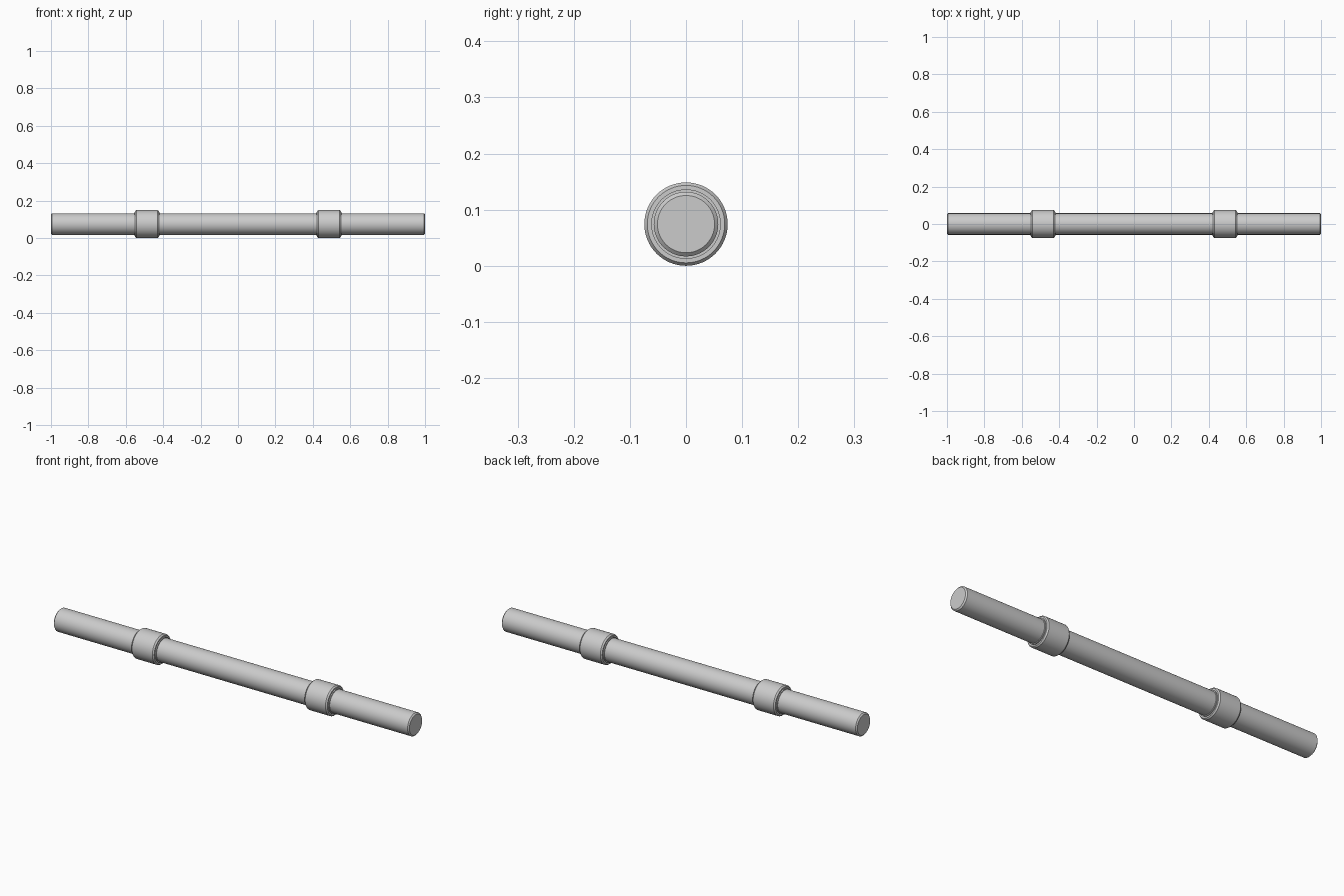
import bpy, bmesh, math

if "Cube" in bpy.data.objects:
    bpy.data.objects.remove(bpy.data.objects["Cube"])

Z = 0.0743  # axis height
SEG = 64


def lathe(name, profile, x0=0.0):
    """Revolve (x, radius) points around the X axis, capping both ends."""
    bm = bmesh.new()
    rings = []
    for x, r in profile:
        rings.append([bm.verts.new((x0 + x,
                                    r * math.cos(2 * math.pi * i / SEG),
                                    Z + r * math.sin(2 * math.pi * i / SEG)))
                      for i in range(SEG)])
    for a, b in zip(rings, rings[1:]):
        for i in range(SEG):
            j = (i + 1) % SEG
            bm.faces.new((a[i], a[j], b[j], b[i]))
    bm.faces.new(rings[0])
    bm.faces.new(rings[-1])
    bmesh.ops.recalc_face_normals(bm, faces=bm.faces)
    mesh = bpy.data.meshes.new(name)
    bm.to_mesh(mesh)
    bm.free()
    obj = bpy.data.objects.new(name, mesh)
    bpy.context.collection.objects.link(obj)
    bpy.ops.object.select_all(action='DESELECT')
    obj.select_set(True)
    bpy.context.view_layer.objects.active = obj
    bpy.ops.object.shade_smooth_by_angle(angle=math.radians(25))
    return obj


def mirrored(half):
    return [(-x, r) for x, r in half] + [(x, r) for x, r in reversed(half)]


# Main bar with chamfered ends
lathe("bar", mirrored([(1.0, 0.051), (0.994, 0.0575)]))

# Two grip rings with bevelled edges and a small stepped lip
ring = mirrored([(0.069, 0.0575), (0.069, 0.062), (0.064, 0.062),
                 (0.064, 0.069), (0.057, 0.0743)])
for side, x in (("left", -0.487), ("right", 0.487)):
    lathe(side + "_ring", ring, x)
